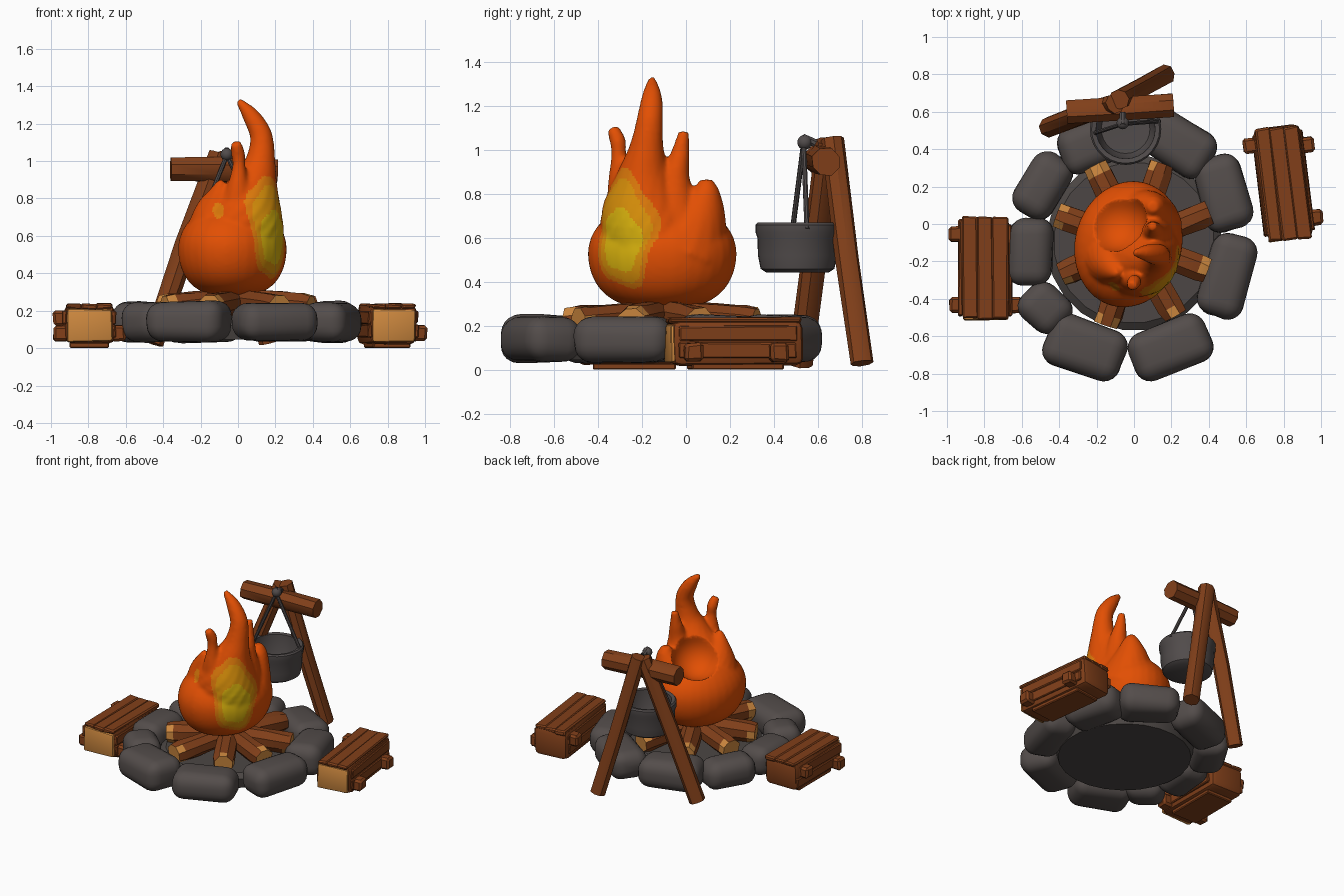
import bpy, bmesh, math, random
from mathutils import Vector, Matrix

if "Cube" in bpy.data.objects:
    bpy.data.objects.remove(bpy.data.objects["Cube"])

random.seed(4)


def material(name, r, g, b):
    m = bpy.data.materials.new(name)
    m.diffuse_color = (r, g, b, 1)
    m.use_nodes = True
    m.node_tree.nodes["Principled BSDF"].inputs["Base Color"].default_value = m.diffuse_color
    return m


STONE = material("stone grey", .088, .074, .070)
ASH = material("ash grey", .072, .062, .058)
IRON = material("iron grey", .083, .072, .071)
BARK = material("bark brown", .22, .050, .010)
CUT = material("cut wood tan", .62, .25, .050)
ORANGE = material("flame orange", .76, .078, .001)
AMBER = material("flame amber", .72, .19, .003)
GOLD = material("flame gold", .70, .28, .003)
YELLOW = material("flame yellow", .70, .45, .004)


def finish(name, bm, mats, smooth=35):
    me = bpy.data.meshes.new(name)
    bmesh.ops.recalc_face_normals(bm, faces=bm.faces)
    bm.to_mesh(me)
    bm.free()
    ob = bpy.data.objects.new(name, me)
    bpy.context.collection.objects.link(ob)
    for m in mats:
        me.materials.append(m)
    if smooth:
        bpy.ops.object.select_all(action='DESELECT')
        ob.select_set(True)
        bpy.context.view_layer.objects.active = ob
        bpy.ops.object.shade_smooth_by_angle(angle=math.radians(smooth))
    return ob


def tube(bm, pts, n=8, jitter=0.0, tan_end=False):
    """Loft rings (x, y, z, radius) along a path and cap both ends."""
    rings = []
    for i, p in enumerate(pts):
        a, b = pts[max(i - 1, 0)], pts[min(i + 1, len(pts) - 1)]
        q = (Vector(b[:3]) - Vector(a[:3])).to_track_quat('Z', 'Y')
        ring = []
        for k in range(n):
            t = 2 * math.pi * (k + .5) / n
            r = p[3] * (1 + random.uniform(-jitter, jitter))
            ring.append(bm.verts.new(Vector(p[:3]) + q @ Vector((r * math.cos(t), r * math.sin(t), 0))))
        rings.append(ring)
    for j, (A, B) in enumerate(zip(rings, rings[1:])):
        for k in range(n):
            f = bm.faces.new((A[k], A[(k + 1) % n], B[(k + 1) % n], B[k]))
            if tan_end and j == len(rings) - 2 and random.random() < .55:
                f.material_index = 1
    bm.faces.new(rings[0])
    f = bm.faces.new(rings[-1])
    if tan_end:
        f.material_index = 1


def spline(pts, steps=6):
    """Smooth a short path of (x, y, z, radius) points."""
    out = []
    P = [Vector(p) for p in pts]
    P = [2 * P[0] - P[1]] + P + [2 * P[-1] - P[-2]]
    for i in range(1, len(P) - 2):
        a, b, c, d = P[i - 1:i + 3]
        for s in range(steps):
            t = s / steps
            out.append(.5 * (2 * b + (c - a) * t + (2 * a - 5 * b + 4 * c - d) * t * t
                             + (3 * b - a - 3 * c + d) * t ** 3))
    out.append(P[-2])
    return [(v[0], v[1], v[2], max(v[3], .012)) for v in out]


def block(bm, mat, size, centre, bevel=.02, seg=2, jitter=0.0):
    """Bevelled, slightly irregular box."""
    b2 = bmesh.new()
    bmesh.ops.create_cube(b2, size=1)
    for v in b2.verts:
        v.co = Vector([c * s + random.uniform(-jitter, jitter) for c, s in zip(v.co, size)])
    bmesh.ops.bevel(b2, geom=b2.edges[:], offset=bevel, segments=seg, profile=.5, affect='EDGES')
    bmesh.ops.transform(b2, matrix=mat @ Matrix.Translation(centre), verts=b2.verts)
    tmp = bpy.data.meshes.new("tmp")
    b2.to_mesh(tmp)
    b2.free()
    bm.from_mesh(tmp)
    bpy.data.meshes.remove(tmp)


# Ring of stones: x, y, turn, length, width
stones = [(-.26, -.66, -20, .42, .28), (.19, -.66, 21, .44, .27), (.50, -.275, 74, .45, .26),
          (.48, .165, 107, .40, .26), (.235, .435, -33, .41, .26), (-.19, .44, 20, .43, .26),
          (-.485, .20, 58, .36, .23), (-.55, -.15, 88, .355, .235), (-.475, -.455, -42, .27, .235)]
for i, (x, y, a, l, w) in enumerate(stones):
    bm = bmesh.new()
    m = Matrix.Translation((x, y, .142)) @ Matrix.Rotation(math.radians(a), 4, 'Z')
    block(bm, m, (l, w, .212), (0, 0, 0), .085, 5, .012)
    finish(f"ring_stone_{i + 1}", bm, [STONE], 60)

# Ash bed
bm = bmesh.new()
tube(bm, [(0, -.1, .045, .45), (0, -.1, .12, .47), (0, -.1, .15, .43)], 24)
finish("ash_bed", bm, [ASH])

# Radial firewood with pale cut ends
ends = [(-.21, .31), (.15, .32), (.40, .06), (.39, -.25), (.22, -.49), (-.15, -.54), (-.39, -.27), (-.41, .05)]
for i, (x, y) in enumerate(ends):
    bm = bmesh.new()
    a, b = Vector((0, -.1, .25)), Vector((x, y, .218))
    tube(bm, [(*a.lerp(b, t), r) for t, r in ((.1, .07), (.6, .074), (.88, .073), (1, .068))], 8, .08, True)
    finish(f"firewood_{i + 1}", bm, [BARK, CUT], 30)

# Flame: full round body and tongues merged into one skin
bm = bmesh.new()
bmesh.ops.create_uvsphere(bm, u_segments=32, v_segments=24, radius=1)
for v in bm.verts:
    r = math.hypot(v.co.x, v.co.y)
    if v.co.z < 0 and r > 1e-4:
        v.co.x, v.co.y = v.co.x * r ** -.35, v.co.y * r ** -.35
bmesh.ops.transform(bm, verts=bm.verts, matrix=Matrix.Translation((-.03, -.108, .53)) @
                    Matrix.Rotation(math.radians(-15), 4, 'Z') @ Matrix.Diagonal((.287, .342, .25, 1)))
tongues = [
    [(-.01, -.13, .55, .26), (.04, -.18, .72, .215), (.09, -.19, .88, .13), (.12, -.18, 1.0, .082),
     (.125, -.165, 1.13, .062), (.07, -.155, 1.24, .047), (.0, -.155, 1.325, .018)],
    [(-.10, -.17, .58, .21), (-.11, -.21, .73, .13), (-.10, -.25, .83, .06), (-.09, -.27, .90, .015)],
    [(0, -.22, .66, .16), (0, -.29, .84, .07), (.005, -.305, .97, .036), (0, -.31, 1.04, .038),
     (-.012, -.335, 1.10, .028)],
    [(.06, -.06, .66, .17), (.10, -.05, .86, .075), (.10, -.025, .99, .042), (.10, -.01, 1.085, .024)],
    [(.05, .0, .58, .215), (.08, .065, .72, .125), (.10, .09, .81, .068), (.10, .09, .865, .03)]]
for t in tongues:
    tube(bm, spline(t), 16)
flame = finish("flame", bm, [ORANGE, AMBER, GOLD, YELLOW], 0)
# Scoop that hollows the back left between the tongues
bm = bmesh.new()
bmesh.ops.create_uvsphere(bm, u_segments=32, v_segments=20, radius=.17,
                          matrix=Matrix.Translation((-.10, .02, .82)))
scoop = finish("scoop_cutter", bm, [ORANGE], 0)
scoop.hide_render = True
mod = flame.modifiers.new("merge", 'REMESH')
mod.mode = 'VOXEL'
mod.voxel_size = .012
mod = flame.modifiers.new("hollow", 'BOOLEAN')
mod.operation = 'DIFFERENCE'
mod.object = scoop
mod = flame.modifiers.new("soften", 'SMOOTH')
mod.factor = .5
mod.iterations = 8
me = bpy.data.meshes.new_from_object(flame.evaluated_get(bpy.context.evaluated_depsgraph_get()))
flame.modifiers.clear()
flame.data = me
bpy.data.objects.remove(scoop)
me.materials.clear()
for m in (ORANGE, AMBER, GOLD, YELLOW):
    me.materials.append(m)
# Nested glow patches on the front right: centre height, half height, half width
glow = [(.64, .27, .155), (.63, .235, .13), (.59, .145, .10)]
for p in me.polygons:
    p.use_smooth = True
    p.material_index = 0
    x, y, z = p.center
    u = (x + y) * .707 + .075 + .12 * max(z - .65, 0)
    if x - y > .2:
        for k, (cz, hz, hu) in enumerate(glow):
            wob = 1 + .12 * math.sin(5 * math.atan2(z - cz, u * 1.6) + 1)
            if (abs(u) / hu) ** 2 + (abs(z - cz) / hz) ** 2 < wob:
                p.material_index = k + 1
    if y < -.15 and ((x + .105) / .028) ** 2 + ((z - .735) / .045) ** 2 < 1:
        p.material_index = 1

# Pot stand: two legs and a crossbeam
for name, pts, n in (
        ("stand_leg_left", [(-.455, .52, .025, .056), (-.28, .585, .55, .057), (-.10, .645, 1.04, .054)], 8),
        ("stand_leg_right", [(.165, .80, .03, .055), (.05, .735, .5, .055), (-.08, .665, 1.05, .053)], 8),
        ("stand_crossbeam", [(-.36, .60, .955, .068), (-.1, .615, .955, .07), (.21, .635, .945, .066)], 8)):
    bm = bmesh.new()
    tube(bm, pts, n, .07)
    finish(name, bm, [BARK], 40)

# Hook and hanging rods
bm = bmesh.new()
bmesh.ops.create_uvsphere(bm, u_segments=12, v_segments=8, radius=.034,
                          matrix=Matrix.Translation((-.06, .54, 1.035)))
tube(bm, [(-.06, .53, 1.06, .016), (-.06, .59, 1.03, .02)], 8)
for x, y in ((-.215, .485), (.135, .55)):
    tube(bm, [(-.06, .535, 1.03, .012), (x, y, .64, .012)], 8)
finish("pot_hanger", bm, [IRON])

# Pot: hollow turned profile
bm = bmesh.new()
profile = [(0, .442), (.14, .442), (.168, .46), (.18, .52), (.182, .60), (.191, .625), (.191, .66),
           (.182, .67), (.158, .665), (.154, .55), (.13, .49), (0, .485)]
vs = [bm.verts.new((r, 0, z)) for r, z in profile]
es = [bm.edges.new(e) for e in zip(vs, vs[1:])]
bmesh.ops.spin(bm, geom=vs + es, cent=(0, 0, 0), axis=(0, 0, 1), angle=2 * math.pi, steps=28)
bmesh.ops.remove_doubles(bm, verts=bm.verts, dist=.0005)
bmesh.ops.translate(bm, verts=bm.verts, vec=(-.045, .507, 0))
finish("pot", bm, [IRON], 40)


# Bench logs: bark body, flakes, branch stubs, pale front end
def bench(name, x, y, turn, w, l, stubs):
    m = Matrix.Translation((x, y, 0)) @ Matrix.Rotation(math.radians(turn), 4, 'Z')
    bm = bmesh.new()
    block(bm, m, (w, l, .205), (0, 0, .125), .035, 2, .006)
    for i in range(3):  # bark strips on top, overhanging the cut end
        block(bm, m, (w / 3.1, l * 1.01, .03),
              ((i - 1) * w / 3.3, random.uniform(-.015, .005), .222), .009, 1, .006)
    for s in (-1, 1):   # bark strips on the sides
        for z in (.09, .165):
            block(bm, m, (.02, l * .9, .07), (s * w / 2, random.uniform(-.02, .02), z), .006, 1, .004)
    for sx, sy, z in stubs:
        block(bm, m, (.08, .085, .085), (sx * (w / 2 + .022), sy, z), .014, 1, .005)
    block(bm, m, (w * .8, l * .7, .03), (0, 0, .016), .006, 1)
    finish(name, bm, [BARK], 25)
    bm = bmesh.new()
    block(bm, m, (w * .92, .03, .17), (0, -l / 2 + .003, .122), .012, 2, .006)
    finish(name + "_cut_end", bm, [CUT], 30)


bench("bench_log_left", -.795, -.235, 0, .265, .54,
      [(-1, .18, .16), (-1, -.20, .08), (1, -.20, .08)])
bench("bench_log_right", .797, .225, 7, .25, .60,
      [(-1, .21, .16), (1, .18, .08), (1, -.21, .08)])
